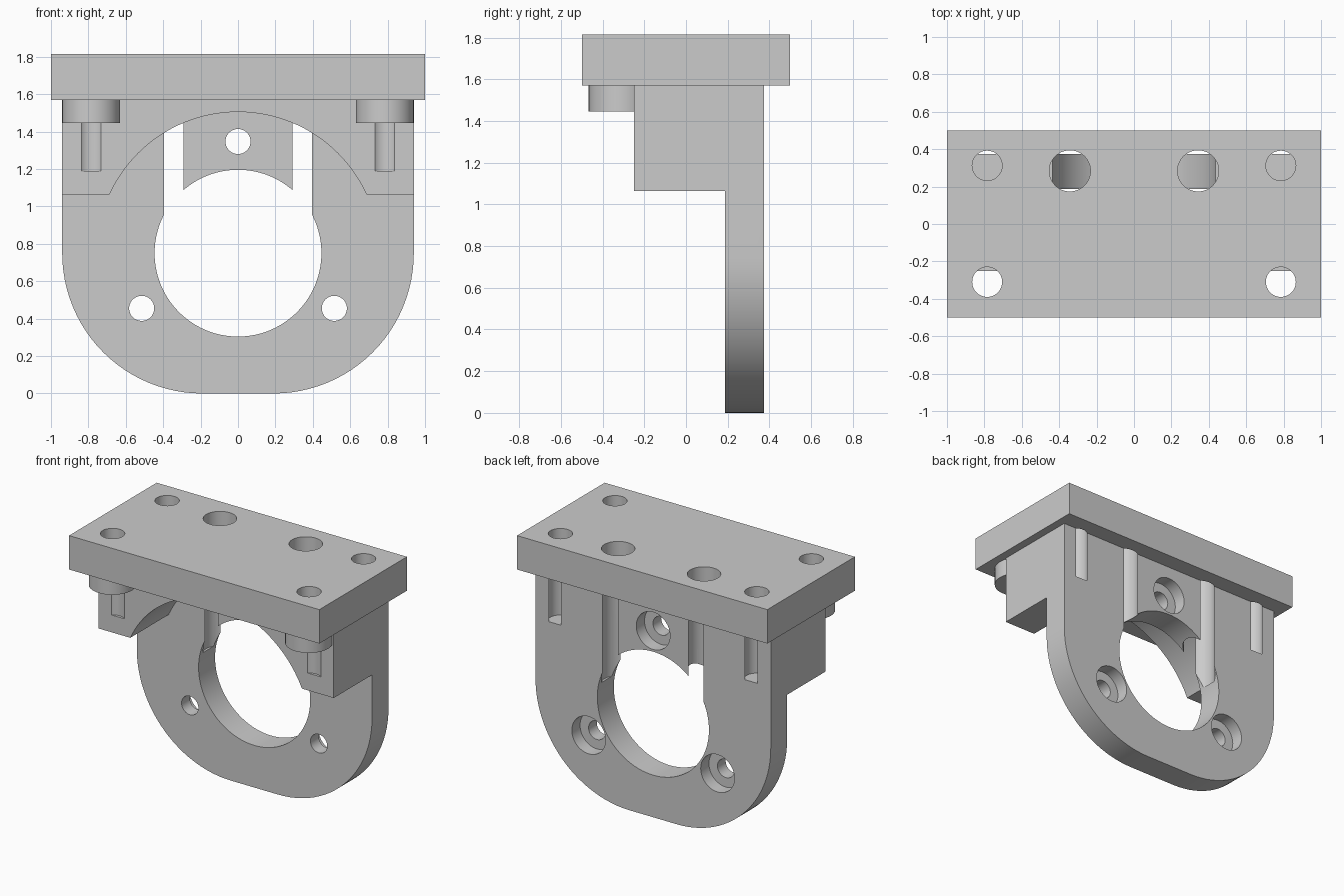
import bpy, bmesh, math
from mathutils import Matrix

if "Cube" in bpy.data.objects:
    bpy.data.objects.remove(bpy.data.objects["Cube"], do_unlink=True)

grey = bpy.data.materials.new("plain_grey")
grey.use_nodes = True
COLOUR = (0.6, 0.6, 0.6, 1)
grey.diffuse_color = COLOUR
grey.node_tree.nodes["Principled BSDF"].inputs["Base Color"].default_value = COLOUR


def finish(name, bm):
    bmesh.ops.recalc_face_normals(bm, faces=bm.faces)
    mesh = bpy.data.meshes.new(name)
    bm.to_mesh(mesh)
    bm.free()
    mesh.materials.append(grey)
    ob = bpy.data.objects.new(name, mesh)
    bpy.context.collection.objects.link(ob)
    return ob


def cylinder(name, x, r, lo, hi, y=0, z=0, axis="Z", segments=48):
    """Cylinder from lo to hi along the Z or Y axis."""
    bm = bmesh.new()
    bmesh.ops.create_cone(bm, cap_ends=True, segments=segments,
                          radius1=r, radius2=r, depth=hi - lo)
    mid = (lo + hi) / 2
    if axis == "Y":
        m = Matrix.Translation((x, mid, z)) @ Matrix.Rotation(math.pi / 2, 4, "X")
    else:
        m = Matrix.Translation((x, y, mid))
    bmesh.ops.transform(bm, matrix=m, verts=bm.verts)
    return finish(name, bm)


def combine(body, tool, operation):
    mod = body.modifiers.new("combine", "BOOLEAN")
    mod.operation, mod.solver, mod.object = operation, "EXACT", tool
    bpy.ops.object.select_all(action="DESELECT")
    body.select_set(True)
    bpy.context.view_layer.objects.active = body
    bpy.ops.object.modifier_apply(modifier=mod.name)
    bpy.data.objects.remove(tool, do_unlink=True)


# Upright flange with its forward block: side profile swept across x
HALF, FRONT, FACE, BACK = 0.94, -0.25, 0.187, 0.375
UNDER, TOP = 1.57, 1.815
bm = bmesh.new()
profile = [(BACK, 0), (BACK, 1.65), (FRONT, 1.65), (FRONT, 1.065), (FACE, 1.065), (FACE, 0)]
side = bm.faces.new([bm.verts.new((-HALF, y, z)) for y, z in profile])
swept = bmesh.ops.extrude_face_region(bm, geom=[side])["geom"]
bmesh.ops.translate(bm, vec=(2 * HALF, 0, 0),
                    verts=[v for v in swept if isinstance(v, bmesh.types.BMVert)])
bmesh.ops.recalc_face_normals(bm, faces=bm.faces)
# Large round lower corners
corners = [e for e in bm.edges
           if all(v.co.z < 0.01 for v in e.verts)
           and abs(e.verts[0].co.x - e.verts[1].co.x) < 0.01]
bmesh.ops.bevel(bm, geom=corners, offset=0.75, segments=24, profile=0.5, affect="EDGES")
bracket = finish("mounting_bracket", bm)

# Top plate
bm = bmesh.new()
bmesh.ops.create_cube(bm, size=1, matrix=Matrix.Translation((0, 0, (UNDER + TOP) / 2))
                      @ Matrix.Diagonal((2, 1, TOP - UNDER, 1)))
combine(bracket, finish("top_plate", bm), "UNION")

# Round bosses under the front corners
for s in (-1, 1):
    combine(bracket, cylinder("boss", s * 0.785, 0.155, 1.445, 1.65, y=-0.312), "UNION")

# Clearance arc in the block, and the main bore
combine(bracket, cylinder("clearance_cut", 0, 0.755, -0.6, FACE, z=0.75, axis="Y",
                          segments=128), "DIFFERENCE")
combine(bracket, cylinder("main_bore", 0, 0.446, -0.6, 0.6, z=0.75, axis="Y",
                          segments=96), "DIFFERENCE")

# Three counterbored screw holes
for x, z in ((0, 1.347), (-0.515, 0.455), (0.515, 0.455)):
    combine(bracket, cylinder("screw_hole", x, 0.067, -0.6, 0.6, z=z, axis="Y"), "DIFFERENCE")
    combine(bracket, cylinder("counterbore", x, 0.135, 0.281, 0.6, z=z, axis="Y"), "DIFFERENCE")

# Vertical holes from the top
for s in (-1, 1):
    for y in (-0.31, 0.312):
        combine(bracket, cylinder("corner_hole", s * 0.785, 0.08, 1.19, 2, y=y), "DIFFERENCE")
    combine(bracket, cylinder("access_hole", s * 0.343, 0.11, 0.845, 2, y=0.284), "DIFFERENCE")

bpy.ops.object.select_all(action="DESELECT")
bracket.select_set(True)
bpy.context.view_layer.objects.active = bracket
bpy.ops.object.shade_smooth_by_angle(angle=math.radians(30))
